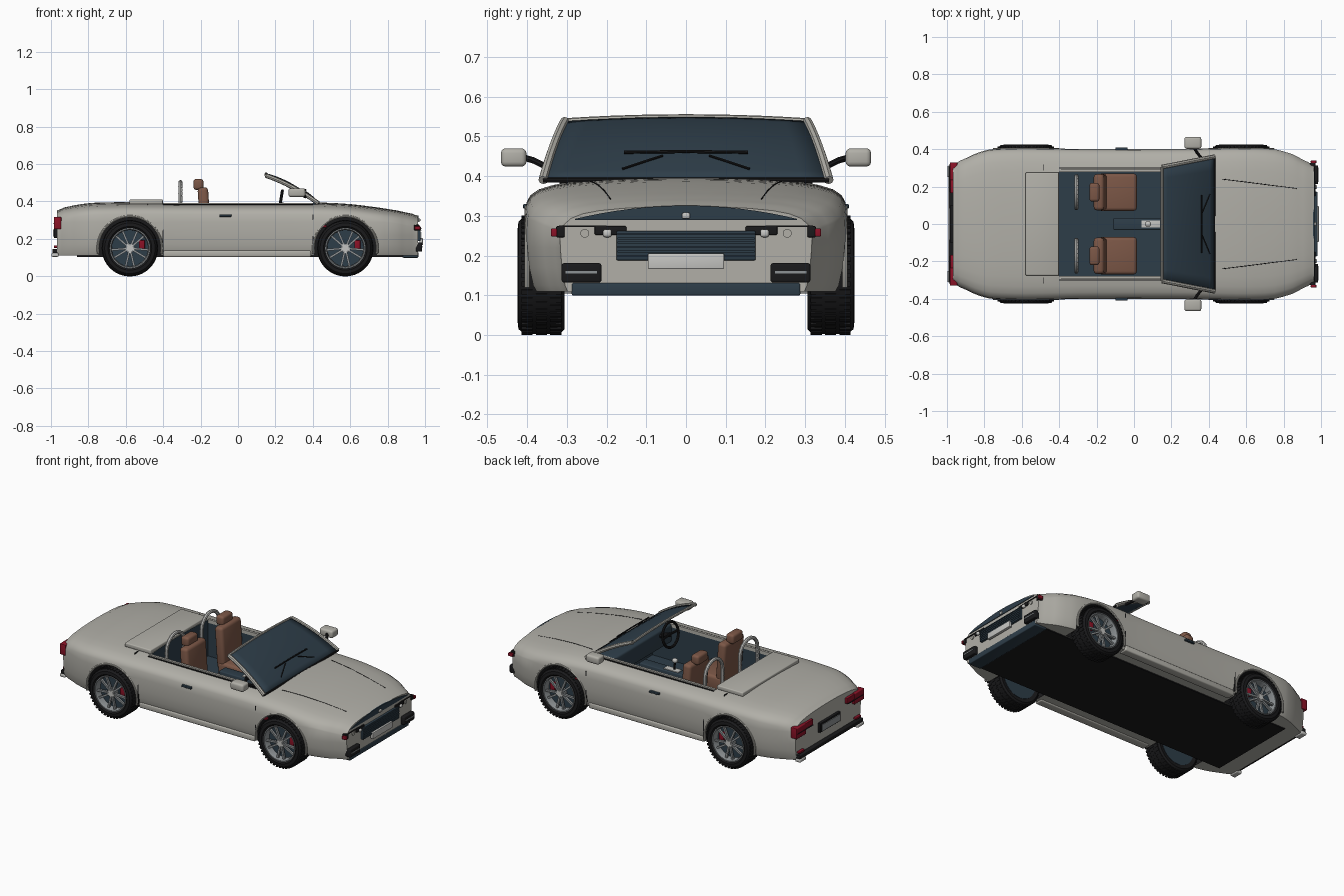
import bpy, bmesh, math
from mathutils import Matrix, Vector

if "Cube" in bpy.data.objects:
    bpy.data.objects.remove(bpy.data.objects["Cube"])


def mat(name, *c):
    m = bpy.data.materials.new(name)
    m.diffuse_color = (*c, 1)
    m.use_nodes = True
    m.node_tree.nodes["Principled BSDF"].inputs["Base Color"].default_value = m.diffuse_color
    return m


PAINT = mat("grey_paint", .44, .43, .39)
NAVY = mat("dark_blue", .027, .047, .066)
BLACK = mat("black_rubber", .010, .010, .011)
BROWN = mat("brown_leather", .20, .095, .062)
RED = mat("red_lens", .26, .006, .02)
METAL = mat("light_metal", .56, .56, .54)
RIM = mat("rim_grey", .27, .29, .30)


def finish(name, bm, mats, angle=35):
    bmesh.ops.recalc_face_normals(bm, faces=bm.faces)
    me = bpy.data.meshes.new(name)
    bm.to_mesh(me)
    bm.free()
    ob = bpy.data.objects.new(name, me)
    bpy.context.collection.objects.link(ob)
    for m in mats if isinstance(mats, list) else [mats]:
        me.materials.append(m)
    smooth(ob, angle)
    return ob


def smooth(ob, angle=35):
    bpy.ops.object.select_all(action='DESELECT')
    ob.select_set(True)
    bpy.context.view_layer.objects.active = ob
    bpy.ops.object.shade_smooth_by_angle(angle=math.radians(angle))


def box(name, xr, yr, zr, m, bevel=0, tilt=0):
    """Box from ranges, optionally bevelled and tilted about its y axis."""
    bm = bmesh.new()
    c = Vector([(r[0] + r[1]) / 2 for r in (xr, yr, zr)])
    s = [abs(r[1] - r[0]) for r in (xr, yr, zr)]
    bmesh.ops.create_cube(bm, size=1, matrix=Matrix.Translation(c)
                          @ Matrix.Rotation(math.radians(tilt), 4, 'Y') @ Matrix.Diagonal((*s, 1)))
    if bevel:
        bmesh.ops.bevel(bm, geom=bm.edges[:], offset=bevel, segments=3, profile=.5, affect='EDGES')
    return finish(name, bm, m)


def tube(name, pts, r, m, radii=None, cyclic=False):
    cu = bpy.data.curves.new(name, 'CURVE')
    cu.dimensions, cu.bevel_depth, cu.bevel_resolution, cu.use_fill_caps = '3D', r, 2, True
    sp = cu.splines.new('POLY')
    sp.points.add(len(pts) - 1)
    sp.use_cyclic_u = cyclic
    for i, p in enumerate(pts):
        sp.points[i].co = (*p, 1)
        sp.points[i].radius = radii[i] if radii else 1
    ob = bpy.data.objects.new(name, cu)
    bpy.context.collection.objects.link(ob)
    cu.materials.append(m)
    bpy.ops.object.select_all(action='DESELECT')
    ob.select_set(True)
    bpy.context.view_layer.objects.active = ob
    bpy.ops.object.convert(target='MESH')
    smooth(bpy.context.object, 40)


def lathe(name, prof, cx, cz, m, n=40):
    """Closed (radius, y) profile turned about a y-parallel axle."""
    bm = bmesh.new()
    rings = [[bm.verts.new((cx + r * math.cos(t), y, cz + r * math.sin(t))) for r, y in prof]
             for t in (2 * math.pi * i / n for i in range(n))]
    k = len(prof)
    for i in range(n):
        a, b = rings[i], rings[(i + 1) % n]
        for j in range(k):
            bm.faces.new((a[j], a[(j + 1) % k], b[(j + 1) % k], b[j]))
    return finish(name, bm, m)


def cylinder(bm, cx, y0, y1, cz, r, n=48):
    bmesh.ops.create_cone(bm, cap_ends=True, segments=n, radius1=r, radius2=r, depth=abs(y1 - y0),
                          matrix=Matrix.Translation((cx, (y0 + y1) / 2, cz)) @ Matrix.Rotation(math.pi / 2, 4, 'X'))


# body shell: lofted stations of (x, half width, crown height)
ST = [(-.968, .316, .352), (-.93, .335, .368), (-.85, .371, .384), (-.77, .395, .393), (-.58, .402, .397),
      (-.3, .397, .396), (0, .396, .395), (.3, .397, .395), (.45, .401, .394), (.6, .403, .386),
      (.75, .396, .368), (.85, .368, .352), (.93, .328, .335), (.962, .314, .324)]
SEC = [(0, 0), (.25, .001), (.5, .005), (.7, .011), (.83, .019), (.92, .03), (.975, .045), (1, .064)]
LOW = [(1.010, .29), (1.008, .22), (.995, .17), (.97, .125), (.95, .11)]
bm = bmesh.new()
rings = []
for i in range(len(ST) - 1):
    p = [Vector(ST[max(0, min(len(ST) - 1, i + d))]) for d in (-1, 0, 1, 2)]
    for t in (0, .33, .67) if i < len(ST) - 2 else (0, .5, 1):
        w, z = [.5 * (2 * p[1][k] + (p[2][k] - p[0][k]) * t
                + (2 * p[0][k] - 5 * p[1][k] + 4 * p[2][k] - p[3][k]) * t * t
                + (3 * p[1][k] - p[0][k] - 3 * p[2][k] + p[3][k]) * t ** 3) for k in (1, 2)]
        x = p[1][0] + (p[2][0] - p[1][0]) * t
        half = [(f * w, z - d) for f, d in SEC] + [(f * w, min(h, z - .07)) for f, h in LOW]
        ring = half + [(-y, h) for y, h in half[:0:-1]]
        rings.append([bm.verts.new((x, y, h)) for y, h in ring])
for a, b in zip(rings, rings[1:]):
    for j in range(len(a)):
        k = (j + 1) % len(a)
        bm.faces.new((a[j], a[k], b[k], b[j]))
bm.faces.new(rings[0])
bm.faces.new(rings[-1])
body = finish("body_shell", bm, [PAINT, NAVY, BLACK])

# cut cockpit and wheel arches; cutter faces carry the inner colours
AX, AZ = (-.578, .574), .15
cut = [box("cockpit_cutter", (-.40, .425), (-.28, .28), (.165, .6), [PAINT, NAVY, BLACK])]
cut[0].data.polygons.foreach_set("material_index", [1] * len(cut[0].data.polygons))
for x in AX:
    for s in (1, -1):
        bm = bmesh.new()
        cylinder(bm, x, s * .29, s * .6, AZ, .17)
        for f in bm.faces:
            f.material_index = 2
        cut.append(finish("arch_cutter", bm, [PAINT, NAVY, BLACK]))
for c in cut:
    mod = body.modifiers.new("cut", 'BOOLEAN')
    mod.object, mod.operation, mod.solver = c, 'DIFFERENCE', 'EXACT'
    bpy.context.view_layer.objects.active = body
    bpy.ops.object.modifier_apply(modifier=mod.name)
    bpy.data.objects.remove(c)
smooth(body, 30)
box("undertray", (-.86, .90), (-.285, .285), (.104, .118), BLACK)
box("deck_cover", (-.58, -.402), (-.275, .275), (.385, .411), PAINT, .006)

# wheels
for x in AX:
    for s in (1, -1):
        Y = lambda d: s * d
        lathe("tire", [(.106, Y(.312)), (.135, Y(.306)), (.145, Y(.315)), (.148, Y(.33)), (.148, Y(.397)),
                       (.145, Y(.411)), (.135, Y(.422)), (.117, Y(.424)), (.106, Y(.414))], x, AZ, BLACK, 48)
        bm = bmesh.new()
        for i in range(44):
            for y in (.328, .364, .400):
                t = 2 * math.pi * (i + (y == .364) * .5) / 44
                bmesh.ops.create_cube(bm, size=1, matrix=Matrix.Translation((x, 0, AZ)) @ Matrix.Rotation(t, 4, 'Y')
                                      @ Matrix.Translation((.148, Y(y), 0)) @ Matrix.Diagonal((.005, .028, .012, 1)))
        finish("tire_tread", bm, BLACK)
        lathe("rim_ring", [(.097, Y(.32)), (.107, Y(.32)), (.108, Y(.418)), (.102, Y(.418)), (.097, Y(.405))],
              x, AZ, RIM)
        bm = bmesh.new()
        cylinder(bm, x, Y(.318), Y(.375), AZ, .098, 40)
        cylinder(bm, x, Y(.309), Y(.319), AZ, .112, 40)
        finish("brake_disc", bm, NAVY)
        bm = bmesh.new()
        for i in range(10):
            t = 2 * math.pi * (i // 2 * .2 + (.036 if i % 2 else -.036)) + math.pi / 2
            bmesh.ops.create_cube(bm, size=1, matrix=Matrix.Translation((x, 0, AZ)) @ Matrix.Rotation(t, 4, 'Y')
                                  @ Matrix.Translation((.058, Y(.400), 0)) @ Matrix.Diagonal((.084, .014, .011, 1)))
        cylinder(bm, x, Y(.375), Y(.409), AZ, .025, 20)
        finish("wheel_spokes", bm, RIM)
        bm = bmesh.new()
        cylinder(bm, x, Y(.406), Y(.414), AZ, .017, 10)
        for i in range(5):
            t = math.pi * (.5 + .4 * i)
            bmesh.ops.create_cube(bm, size=1, matrix=Matrix.Translation((x, 0, AZ)) @ Matrix.Rotation(t, 4, 'Y')
                                  @ Matrix.Translation((.018, Y(.410), 0)) @ Matrix.Diagonal((.014, .007, .010, 1)))
        finish("hub_cap", bm, METAL)
        box("brake_caliper", (x + .048, x + .08), (Y(.37), Y(.392)), (AZ - .004, AZ + .044), RED, .004)
        arc = [math.radians(-10 + 5 * i) for i in range(41)]
        tube("arch_lip", [(x + .171 * math.cos(a), Y(.400), AZ + .171 * math.sin(a)) for a in arc], .007, PAINT)

# windscreen: bowed glass in a frame
def screen(u, v):
    return (.43 - .28 * v, u * (.36 - .055 * v), .39 + .148 * v + .022 * 4 * v * (1 - v) * (1 - u * u * .4)
            + .010 * v * (1 - u * u))


bm = bmesh.new()
N = 10
g = [[bm.verts.new(screen(-1 + 2 * i / N, j / N)) for i in range(N + 1)] for j in range(N + 1)]
for j in range(N):
    for i in range(N):
        bm.faces.new((g[j][i], g[j][i + 1], g[j + 1][i + 1], g[j + 1][i]))
glass = finish("windscreen_glass", bm, NAVY)
sol = glass.modifiers.new("thick", 'SOLIDIFY')
sol.thickness, sol.offset = .006, 0
tube("screen_top_rail", [screen(-1 + i / 5, 1) for i in range(11)], .008, PAINT)
tube("screen_seal", [screen(-1 + i / 5, 0) for i in range(11)], .006, BLACK)
tube("wiper_bar", [Vector(screen(u, .26)) + Vector((.004, 0, .014)) for u in (-.45, 0, .45)], .004, BLACK)

for s in (1, -1):
    tube("screen_pillar", [screen(s, j / 8) for j in range(9)], .012, PAINT)
    tube("wiper_arm", [Vector(screen(s * u, v)) + Vector((.002, 0, .008)) for u, v in ((.45, .09), (.17, .24))],
         .003, BLACK)
    # mirrors
    box("door_mirror", (.27, .36), (s * .402, s * .466), (.424, .470), PAINT, .012)
    tube("mirror_arm", [(.36, s * .352, .424), (.335, s * .385, .44), (.32, s * .41, .447)], .008, BLACK)
    # doors, seams and trim
    for x, z0, z1 in ((-.40, .13, .25), (.40, .14, .33)):
        box("door_seam", (x - .003, x + .003), (s * .385, s * .4025), (z0, z1), BLACK)
    box("side_repeater", (.452, .474), (s * .38, s * .403), (.262, .273), RED, .002)
    box("door_top_trim", (-.40, .40), (s * .298, s * .303), (.375, .386), BLACK)
    box("door_rail", (-.40, .40), (s * .278, s * .293), (.37, .391), PAINT)
    box("deck_seam", (-.484, -.48), (s * .285, s * .318), (.37, .389), BLACK)
    box("sill", (-.40, .39), (s * .34, s * .394), (.103, .138), PAINT, .008)
    box("door_handle", (-.10, -.035), (s * .39, s * .410), (.318, .330), NAVY, .003)
    tube("bonnet_seam", [(.47, s * .24, .386), (.6, s * .224, .3795), (.74, s * .206, .3635), (.87, s * .19, .342)],
         .002, BLACK)
    # seats and roll hoops
    c = s * .17
    box("seat_cushion", (-.19, .015), (c - .1, c + .1), (.165, .265), BROWN, .018)
    box("seat_back", (-.208, -.152), (c - .097, c + .097), (.22, .475), BROWN, .018, -4)
    box("headrest", (-.238, -.185), (c - .05, c + .05), (.462, .52), BROWN, .014)
    hoop = [(-.308, c + .085, .30 + .012 * i) for i in range(10)]
    hoop += [(-.308, c + .085 * math.cos(a), .42 + .083 * math.sin(a)) for a in
             (math.pi * i / 24 for i in range(1, 24))]
    hoop += [(-.308, c - .085, .408 - .012 * i) for i in range(10)]
    tube("roll_hoop", hoop, .0115, METAL, [1 if i % 2 else .86 for i in range(len(hoop))])
    # nose and tail fittings
    box("bumper_block", (.95, .985), (s * .213, s * .313), (.132, .181), BLACK, .006)
    box("bumper_strip", (.98, .987), (s * .224, s * .303), (.155, .161), RIM)
    box("front_lamp_recess", (.955, .970), (s * .15, s * .23), (.252, .274), BLACK, .003)
    box("front_lamp", (.96, .979), (s * .187, s * .209), (.246, .266), METAL, .007)
    bm = bmesh.new()
    bmesh.ops.create_cone(bm, cap_ends=True, segments=20, radius1=.011, radius2=.011, depth=.008,
                          matrix=Matrix.Translation((.963, s * .255, .256)) @ Matrix.Rotation(math.pi / 2, 4, 'Y'))
    finish("washer_cap", bm, PAINT)
    box("lamp_line", (.955, .968), (s * .20, s * .32), (.272, .276), BLACK)
    box("front_side_marker", (.945, .975), (s * .325, s * .340), (.248, .268), RED, .003)
    box("marker_surround", (.94, .970), (s * .306, s * .327), (.246, .274), BLACK, .003)
    box("tail_lamp_outer", (-.985, -.945), (s * .235, s * .33), (.252, .318), RED, .004)
    box("tail_lamp_inner", (-.983, -.955), (s * .165, s * .236), (.282, .316), RED, .003)
    box("tail_lamp_trim", (-.987, -.96), (s * .17, s * .32), (.280, .284), BLACK)
    box("rear_reflector", (-.985, -.96), (s * .25, s * .30), (.152, .164), RED, .002)
    box("rear_overrider", (-.997, -.96), (s * .25, s * .312), (.104, .124), METAL, .006)

# nose
box("front_valance", (.88, .964), (-.288, .288), (.099, .132), NAVY, .005)
box("grille", (.95, .976), (-.175, .175), (.188, .262), NAVY, .003)
for i in range(6):
    z = .197 + .011 * i
    box("grille_slat", (.97, .980), (-.172, .172), (z, z + .005), NAVY)
box("front_plate", (.97, .988), (-.096, .096), (.166, .205), METAL, .003)
box("nose_badge", (.955, .975), (-.01, .01), (.293, .308), METAL, .004)
bm = bmesh.new()
ys = [-.28 + .035 * i for i in range(17)]
arc = [(.966, y, .292 + .034 * (1 - (y / .281) ** 2)) for y in ys]
f = bm.faces.new([bm.verts.new(p) for p in [(.966, -.28, .29), *arc, (.966, .28, .29)]])
r = bmesh.ops.extrude_face_region(bm, geom=[f])
bmesh.ops.translate(bm, vec=(-.008, 0, 0), verts=[v for v in r["geom"] if isinstance(v, bmesh.types.BMVert)])
finish("bonnet_lip", bm, NAVY)

# tail
box("rear_plate_recess", (-.985, -.96), (-.10, .10), (.205, .262), BLACK, .003)
box("rear_plate", (-.989, -.98), (-.085, .085), (.212, .250), RIM)
box("rear_bumper", (-.992, -.955), (-.308, .308), (.122, .146), BLACK, .004)

# cabin
box("dashboard", (.29, .425), (-.28, .28), (.28, .392), NAVY, .012)
box("centre_console", (-.11, .30), (-.032, .032), (.165, .27), NAVY, .006)
box("gear_plate", (.04, .14), (-.02, .02), (.268, .275), METAL, .002)
tube("gear_lever", [(.08, 0, .27), (.075, 0, .325)], .006, BLACK)
box("gear_knob", (.06, .09), (-.013, .013), (.318, .342), METAL, .009)
ring = [(.225 + .012 * math.sin(a), -.17 + .075 * math.cos(a), .385 + .072 * math.sin(a))
        for a in (2 * math.pi * i / 28 for i in range(28))]
tube("steering_wheel", ring, .008, BLACK, cyclic=True)
tube("steering_spokes", [ring[0], (.232, -.17, .383), ring[14]], .007, BLACK)
tube("steering_column", [(.228, -.17, .384), (.32, -.17, .35)], .014, BLACK)
